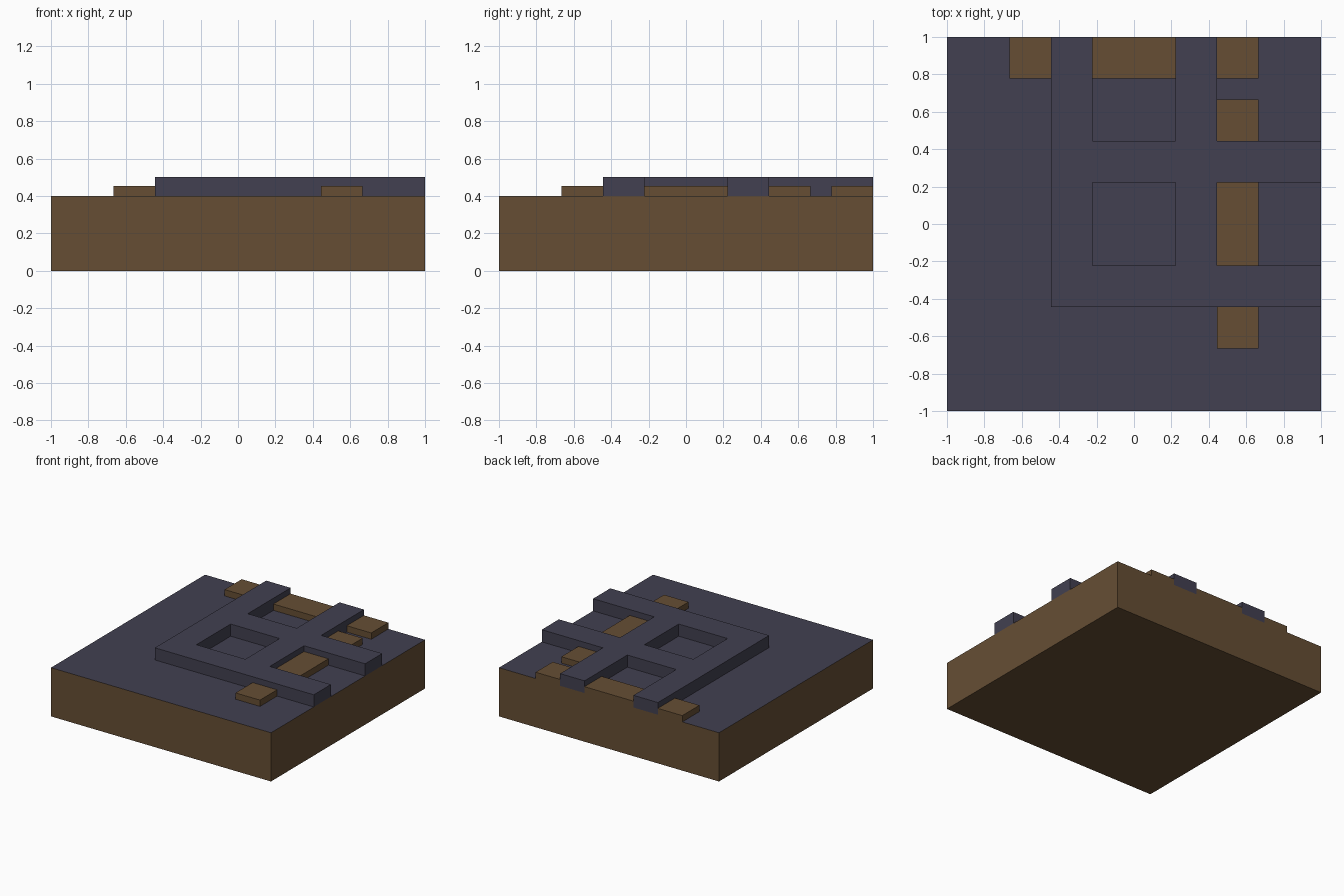
import bpy, bmesh

if "Cube" in bpy.data.objects:
    bpy.data.objects.remove(bpy.data.objects["Cube"])

U = 1 / 9          # plan is laid out on ninths of a unit
GROUND = 0.4


def material(name, rgb):
    m = bpy.data.materials.new(name)
    m.diffuse_color = (*rgb, 1)
    m.use_nodes = True
    m.node_tree.nodes["Principled BSDF"].inputs["Base Color"].default_value = m.diffuse_color
    return m


earth = material("earth brown", (0.133, 0.076, 0.034))
stone = material("slate", (0.054, 0.051, 0.082))


def finish(name, bm, mats):
    bmesh.ops.recalc_face_normals(bm, faces=bm.faces[:])
    mesh = bpy.data.meshes.new(name)
    bm.to_mesh(mesh)
    bm.free()
    for m in mats:
        mesh.materials.append(m)
    ob = bpy.data.objects.new(name, mesh)
    bpy.context.collection.objects.link(ob)
    return ob


def box(name, x0, x1, y0, y1, z0, z1, mats):
    bm = bmesh.new()
    bmesh.ops.create_cube(bm, size=1)
    for v in bm.verts:
        v.co = (x1 if v.co.x > 0 else x0,
                y1 if v.co.y > 0 else y0,
                z1 if v.co.z > 0 else z0)
    return finish(name, bm, mats)


# Ground slab: brown sides and bottom, slate top
slab = box("ground_slab", -1, 1, -1, 1, 0, GROUND, [earth, stone])
for p in slab.data.polygons:
    p.material_index = 1 if p.normal.z > 0.5 else 0

# Raised lattice running off the back and right edges
bm = bmesh.new()
lines = [n * U for n in (-4, -2, 2, 4, 9)]
grid = [[bm.verts.new((x, y, GROUND)) for y in lines] for x in lines]
for i in range(4):
    for j in range(4):
        if i in (0, 2) or j in (0, 2):
            bm.faces.new((grid[i][j], grid[i + 1][j],
                          grid[i + 1][j + 1], grid[i][j + 1]))
bmesh.ops.delete(bm, geom=[v for v in bm.verts if not v.link_faces], context='VERTS')
ext = bmesh.ops.extrude_face_region(bm, geom=bm.faces[:])
bmesh.ops.translate(bm, vec=(0, 0, 0.1),
                    verts=[g for g in ext["geom"] if isinstance(g, bmesh.types.BMVert)])
finish("raised_lattice", bm, [stone])

# Low brown blocks between the lattice bars (x0, x1, y0, y1 in ninths)
blocks = [(-6, -4, 7, 9), (-2, 2, 7, 9), (4, 6, 7, 9),
          (4, 6, 4, 6), (4, 6, -2, 2), (4, 6, -6, -4)]
for n, b in enumerate(blocks, 1):
    box(f"low_block_{n}", *(c * U for c in b), GROUND, 0.452, [earth])
